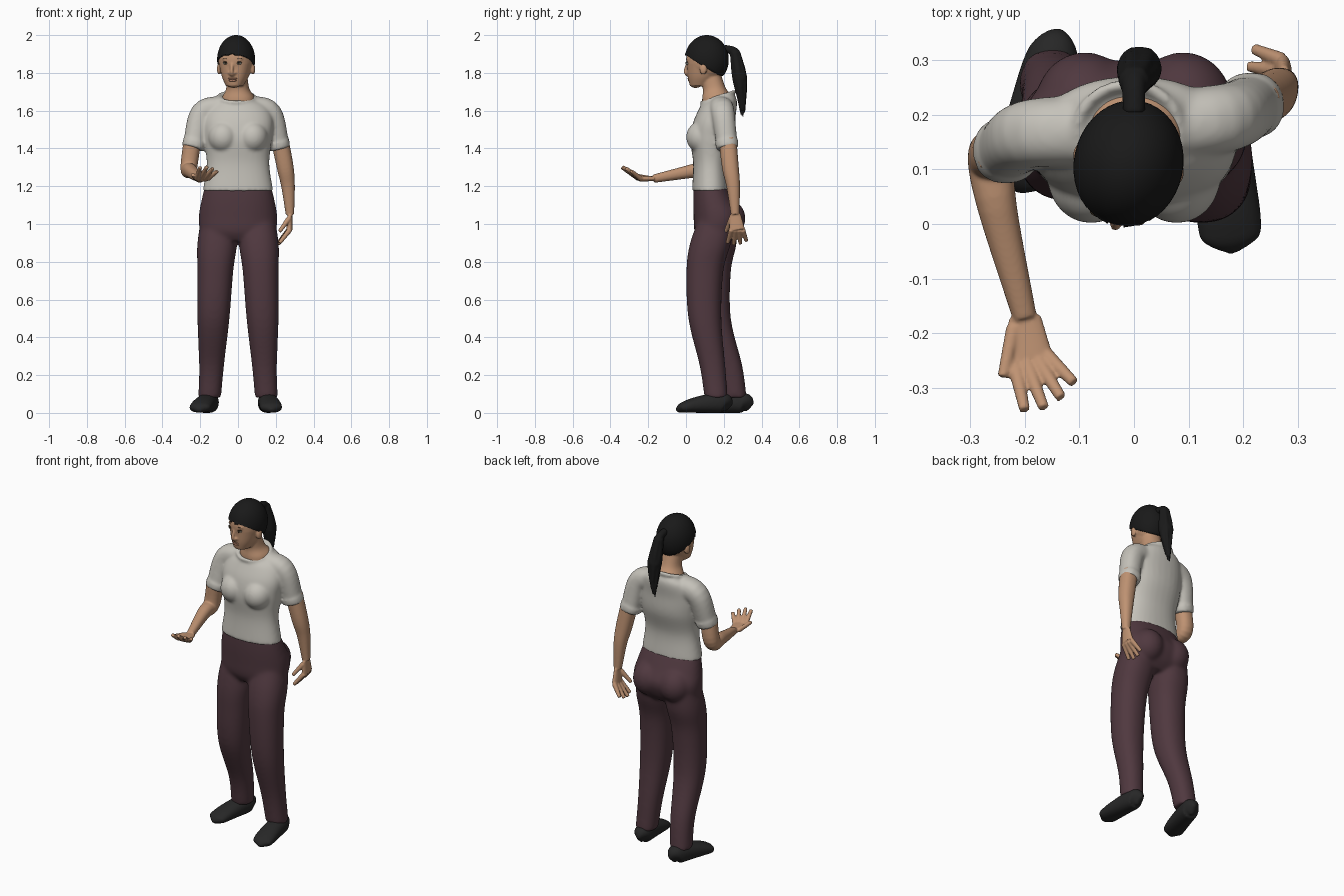
import bpy, bmesh, math
from mathutils import Vector, Matrix

cube = bpy.data.objects.get("Cube")
if cube:
    bpy.data.objects.remove(cube, do_unlink=True)

def material(name, *colour):
    mat = bpy.data.materials.new(name)
    mat.use_nodes = True
    mat.diffuse_color = (*colour, 1)
    mat.node_tree.nodes["Principled BSDF"].inputs["Base Color"].default_value = (*colour, 1)
    return mat

SKIN = material("warm skin", .52, .29, .17)
SHIRT = material("off white cloth", .56, .54, .49)
PANTS = material("plum cloth", .08, .04, .05)
HAIR = material("black hair", .01, .01, .01)
SHOE = material("black leather", .02, .02, .02)
LIPS = material("lip tone", .45, .22, .14)
WHITE = material("eye white", .6, .6, .5)
DARK = material("dark brown", .03, .02, .01)

X_AXIS, Y_AXIS, Z_AXIS = Matrix.Identity(3)
# The head is turned a little to its right
HEAD = Matrix.Translation((-.01, .11, 0)) @ Matrix.Rotation(math.radians(-12), 4, 'Z')

def spline(points, steps=6):
    """Smooth interpolation of positions and radii through the points."""
    rows = [Vector(p) for p in points]
    rows = [rows[0] * 2 - rows[1], *rows, rows[-1] * 2 - rows[-2]]
    out = []
    for before, start, end, after in zip(rows, rows[1:], rows[2:], rows[3:]):
        leave, arrive = (end - before) / 2, (after - start) / 2
        for i in range(steps):
            t = i / steps
            out.append(start.lerp(end, t * t * (3 - 2 * t)) + leave * t * (1 - t) ** 2
                       - arrive * t * t * (1 - t))
    return out + [rows[-2]]

def rounded(value):
    """Slightly squared circle coordinate."""
    return math.copysign(abs(value) ** .9, value)

def loft(bm, points, ref=None, tilt=0, sides=32):
    """Loft of rings (x, y, z, half width, half depth).
    Rings lie level, tilting toward the end, or follow the path if ref is given."""
    rows = spline(points)
    centres = [Vector(row[:3]) for row in rows]
    last = len(rows) - 1
    rings = []
    for i, row in enumerate(rows):
        across, deep = X_AXIS, Y_AXIS + Z_AXIS * tilt * (i / last) ** 2
        if ref:
            along = centres[min(i + 1, last)] - centres[max(i - 1, 0)]
            across = along.cross(ref).normalized()
            deep = across.cross(along).normalized()
        turns = [math.tau * k / sides for k in range(sides)]
        rings.append([bm.verts.new(centres[i] + across * rounded(math.cos(a)) * row[3]
                                   + deep * rounded(math.sin(a)) * row[4]) for a in turns])
    for lower, upper in zip(rings, rings[1:]):
        for k in range(sides):
            bm.faces.new((lower[k - 1], lower[k], upper[k], upper[k - 1]))
    bm.faces.new(rings[0])
    bm.faces.new(rings[-1][::-1])

def stack(bm, rows, tilt=0):
    """Upright loft from (height, y, half width, half depth) rows."""
    loft(bm, [(0, y, z, width, depth) for z, y, width, depth in rows], tilt=tilt)

def cord(bm, path, first, final, ref=X_AXIS, flat=1):
    """Tube along a path, tapering from the first radius to the final one."""
    rows = []
    for i, point in enumerate(path):
        radius = first + (final - first) * (i / (len(path) - 1)) ** 2
        rows.append((*point, radius, radius * flat))
    loft(bm, rows, ref)

def ball(bm, centre, scale):
    place = Matrix.Translation(centre) @ Matrix.Diagonal((*scale, 1))
    bmesh.ops.create_uvsphere(bm, u_segments=40, v_segments=40, radius=1, matrix=place)

def pair(bm, centre, scale):
    """Two mirrored balls."""
    for side in (-1, 1):
        ball(bm, (side * centre[0], *centre[1:]), scale)

def finish(name, bm, mat, voxel=0, matrix=Matrix(), soft=5):
    """Turn the mesh into an object, optionally fusing its pieces."""
    bm.transform(matrix)
    bmesh.ops.recalc_face_normals(bm, faces=bm.faces)
    for face in bm.faces:
        face.smooth = True
    mesh = bpy.data.meshes.new(name)
    bm.to_mesh(mesh)
    bm.free()
    mesh.materials.append(mat)
    ob = bpy.data.objects.new(name, mesh)
    bpy.context.collection.objects.link(ob)
    if voxel:
        fuse = ob.modifiers.new("fuse", 'REMESH')
        fuse.mode, fuse.voxel_size, fuse.use_smooth_shade = 'VOXEL', voxel, True
        soften = ob.modifiers.new("soften", 'SMOOTH')
        soften.factor, soften.iterations = .5, soft
    return ob

# Trousers: hips, seat and two legs, the left one forward
bm = bmesh.new()
stack(bm, [(1.2, .13, .176, .09), (1.12, .15, .195, .112), (1.04, .17, .208, .13),
           (.96, .16, .2, .115), (.91, .15, .16, .08)])
pair(bm, (.09, .22, 1.03), (.09, .095, .1))
for side, depths in ((1, (.17, .13, .1, .1, .14, .16)), (-1, (.18, .16, .14, .15, .23, .26))):
    rows = []
    for i, (y, z, r) in enumerate(zip(depths, (1.05, .9, .75, .5, .25, .08),
                                      (.09, .105, .095, .085, .066, .06))):
        rows.append((side * (.1 + i / 100), y, z, r, r * 1.03))
    loft(bm, rows)
finish("trousers", bm, PANTS, .008, soft=20)

# Shoes, lofted from heel to toe by a rounded profile
for name, heel, toe in (("left_shoe", (.15, .23, 0), (.18, -.05, 0)),
                        ("right_shoe", (-.14, .34, 0), (-.21, .06, 0))):
    bm = bmesh.new()
    rows = []
    for i in range(13):
        t = i / 12
        end = (1 - abs(2 * t - 1) ** 6) ** .5
        height = .055 * (1 - .6 * t * t) * (.5 + end / 2)
        x, y, _ = Vector(heel).lerp(Vector(toe), t)
        rows.append((x, y, height, .01 + .05 * end * (.8 + t / 4), height))
    loft(bm, rows, Z_AXIS)
    finish(name, bm, SHOE, .006)

# Shirt: trunk, bust, sleeves with rolled cuffs, and collar
bm = bmesh.new()
stack(bm, [(1.175, .13, .186, .098), (1.32, .13, .166, .092), (1.45, .14, .18, .117),
           (1.55, .15, .186, .112), (1.63, .17, .155, .1), (1.67, .17, .09, .08)], .3)
pair(bm, (.078, .085, 1.46), (.08, .084, .085))
for path in ([(-.07, .17, 1.615), (-.19, .165, 1.585), (-.24, .13, 1.4)],
             [(.06, .18, 1.615), (.17, .195, 1.585), (.22, .22, 1.4)]):
    cord(bm, path, .065, .054, Y_AXIS)
    end, shoulder = Vector(path[-1]), Vector(path[1])
    cord(bm, [end, end.lerp(shoulder, .2)], .059, .062, Y_AXIS)
loop = [math.tau * k / 16 for k in range(17)]
cord(bm, [(.094 * math.cos(a) - .01, .17 + .085 * math.sin(a), 1.672 + .028 * math.sin(a))
          for a in loop], .011, .011, Z_AXIS)
finish("shirt", bm, SHIRT, .007, soft=15)

def arm(name, path, roots, tips, thumb, palm_ref):
    """Tapered arm, flat palm, four fingers fanned between two ends, and a thumb."""
    bm = bmesh.new()
    cord(bm, path, .047, .022)
    roots, tips, thumb = ([Vector(p) for p in ends] for ends in (roots, tips, thumb))
    cord(bm, [path[-1], sum(roots, Vector()) / 2], .03, .042, palm_ref, .4)
    fingers = [thumb]
    for i in range(4):
        root, tip = roots[0].lerp(roots[1], i / 3), tips[0].lerp(tips[1], i / 3)
        reach = 1 + .2 * math.sin(math.pi * i / 3)
        fingers.append((root, root + (tip - root) * reach))
    for root, tip in fingers:
        cord(bm, [root, tip], .014, .01, palm_ref)
    finish(name, bm, SKIN, .004)

# Right arm bent forward with the palm up, left arm hanging with curled fingers
arm("right_arm", [(-.24, .13, 1.45), (-.26, .12, 1.3), (-.25, .03, 1.28), (-.2, -.17, 1.24)],
    [(-.22, -.25, 1.24), (-.16, -.24, 1.24)], [(-.2, -.34, 1.3), (-.11, -.29, 1.28)],
    [(-.22, -.19, 1.24), (-.24, -.28, 1.26)], Z_AXIS)
arm("left_arm", [(.22, .22, 1.45), (.25, .235, 1.3), (.265, .25, 1.2), (.275, .26, 1.05)],
    [(.275, .24, .97), (.27, .3, .97)], [(.22, .22, .9), (.22, .32, .91)],
    [(.27, .24, 1.03), (.22, .21, .96)], X_AXIS)

# Head: cranium, jaw, chin, neck, nose, brow ridges and ears
bm = bmesh.new()
ball(bm, (0, 0, 1.87), (.093, .11, .12))
stack(bm, [(1.73, -.04, .045, .05), (1.78, -.02, .07, .08), (1.85, 0, .09, .105)])
ball(bm, (0, -.06, 1.74), (.03, .03, .02))
stack(bm, [(1.81, .01, .055, .06), (1.72, .04, .06, .06), (1.67, .055, .086, .077),
           (1.62, .06, .09, .08)], .3)
cord(bm, [(0, -.1, 1.86), (0, -.115, 1.81), (0, -.1, 1.79)], .008, .014)
pair(bm, (.014, -.1, 1.8), (.01, .01, .008))
pair(bm, (.036, -.092, 1.875), (.02, .01, .008))
pair(bm, (.092, 0, 1.82), (.011, .02, .03))
finish("head", bm, SKIN, .005, HEAD)

# Eyes, lashes, brows and lips
for name, mat, centre, scale in (
        ("eye_whites", WHITE, (.036, -.096, 1.85), (.014, .009, .006)),
        ("irises", DARK, (.036, -.103, 1.85), (.006, .004, .006)),
        ("lashes", DARK, (.036, -.096, 1.857), (.016, .011, .003)),
        ("brows", DARK, (.036, -.094, 1.875), (.016, .01, .002)),
        ("upper_lip", LIPS, (.008, -.094, 1.77), (.017, .007, .005)),
        ("lower_lip", LIPS, (.005, -.093, 1.76), (.017, .007, .006))):
    bm = bmesh.new()
    pair(bm, centre, scale)
    finish(name, bm, mat, matrix=HEAD)

def hairline(point):
    """Height of the hair edge, falling from forehead to nape."""
    back = point.y + .11
    return 1.9 - .55 * back - .3 * back * back

# Hair cap: a shell over the cranium trimmed along the hairline
bm = bmesh.new()
ball(bm, (0, 0, 1.87), (.1, .117, .13))
low = [f for f in bm.faces if all(v.co.z < hairline(v.co) for v in f.verts)]
bmesh.ops.delete(bm, geom=low, context='FACES')
for vert in bm.verts:
    vert.co.z = max(vert.co.z, hairline(vert.co))
cap = finish("hair_cap", bm, HAIR, matrix=HEAD)
cap.modifiers.new("thickness", 'SOLIDIFY').thickness = .01

# Ponytail: a bound root, a full tail and loose locks around it
bm = bmesh.new()
root, bend, tail, tip = (Vector(p) for p in (
    (0, .2, 1.93), (0, .26, 1.91), (.01, .285, 1.77), (.01, .3, 1.6)))
cord(bm, [root, bend, bend.lerp(tail, .5)], .02, .03)
cord(bm, [bend, tail], .025, .04)
cord(bm, [tail, tip], .04, .008)
for k in range(7):
    out = Vector((math.cos(k), math.sin(k), 0))
    cord(bm, [bend + out / 80, tail + out / 36, tip + out / 90 + Z_AXIS * out.x / 30],
         .016, .004)
finish("ponytail", bm, HAIR, .005)
